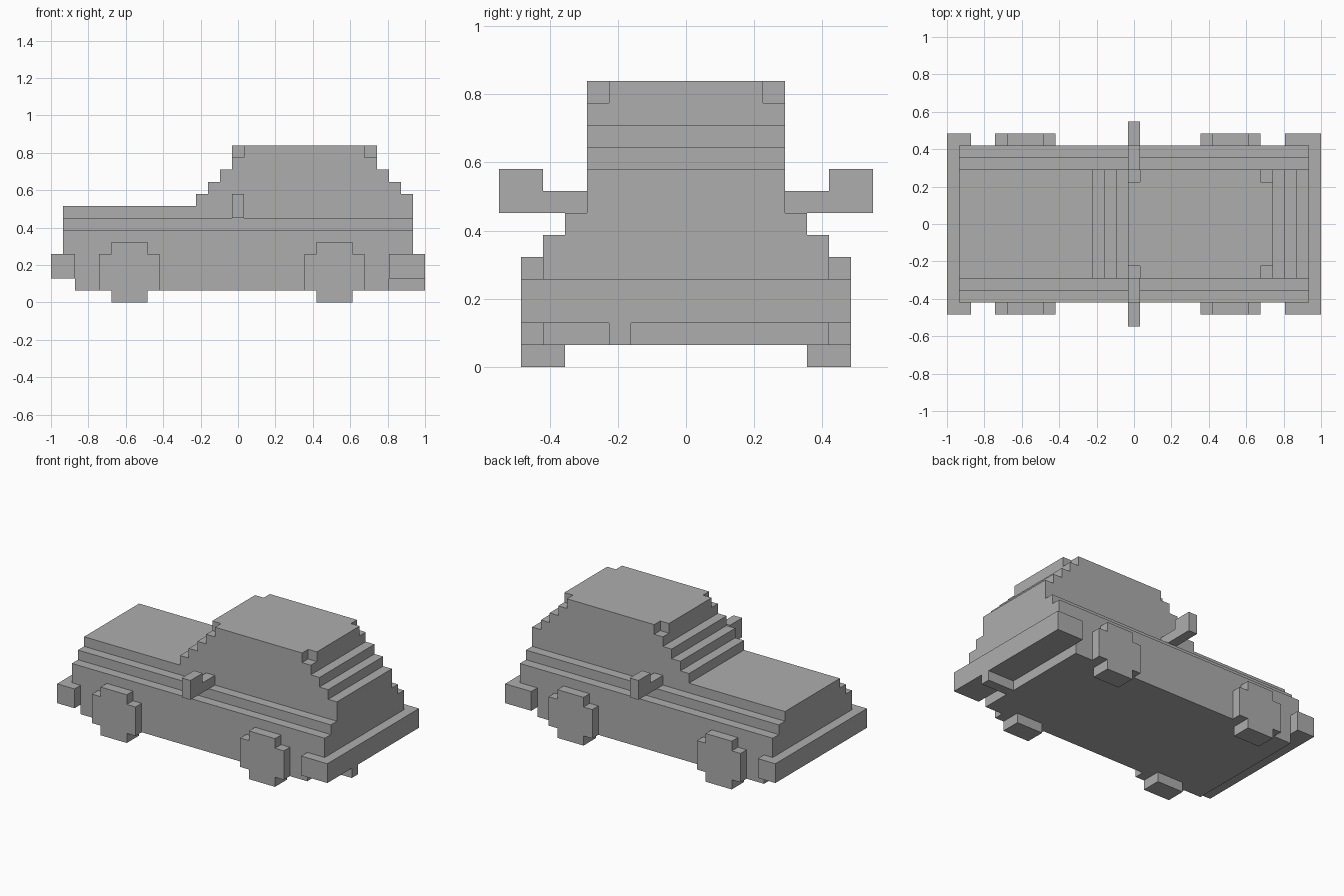
import bpy, bmesh

if "Cube" in bpy.data.objects:
    bpy.data.objects.remove(bpy.data.objects["Cube"], do_unlink=True)

UNIT = 2 / 31      # one block of the blocky style
MID = 15.5         # block column at the centre of the length

grey = bpy.data.materials.new("plain_grey")
grey.use_nodes = True
colour = (0.42, 0.42, 0.42, 1)
grey.diffuse_color = colour
grey.node_tree.nodes["Principled BSDF"].inputs["Base Color"].default_value = colour


def prism(name, outline, axis, low, high):
    """Extrude an outline, given in blocks, along the named axis."""
    place = {"x": lambda a, b, d: (d, a, b),
             "y": lambda a, b, d: (a, d, b),
             "z": lambda a, b, d: (a, b, d)}[axis]
    bm = bmesh.new()
    verts = []
    for a, b in outline:
        x, y, z = place(a, b, low)
        verts.append(bm.verts.new(((x - MID) * UNIT, y * UNIT, z * UNIT)))
    face = bm.faces.new(verts)
    grown = bmesh.ops.extrude_face_region(bm, geom=[face], use_keep_orig=True)
    step = [c * UNIT for c in place(0, 0, high - low)]
    moved = [g for g in grown["geom"] if isinstance(g, bmesh.types.BMVert)]
    bmesh.ops.translate(bm, verts=moved, vec=step)
    bmesh.ops.recalc_face_normals(bm, faces=bm.faces)
    mesh = bpy.data.meshes.new(name)
    bm.to_mesh(mesh)
    bm.free()
    mesh.materials.append(grey)
    obj = bpy.data.objects.new(name, mesh)
    bpy.context.collection.objects.link(obj)
    return obj


def box(name, x0, x1, y0, y1, z0, z1):
    return prism(name, [(x0, z0), (x1, z0), (x1, z1), (x0, z1)], "y", y0, y1)


def stairs(points):
    """Turn step corners into an outline with upright risers."""
    path = [points[0]]
    for x, z in points[1:]:
        path += [(x, path[-1][1]), (x, z)]
    return path


# Lower body, notched at both ends for the bumpers
prism("lower_body", [(2, 1), (28, 1), (28, 4), (30, 4), (30, 6), (1, 6), (1, 4), (2, 4)],
      "y", -6.5, 6.5)
box("shoulder", 1, 30, -5.5, 5.5, 6, 7)

# Bonnet and stepped cabin
front_steps = stairs([(1, 8), (12, 9), (13, 10), (14, 11), (15, 12)])
rear_steps = [(27, 12), (27, 11), (28, 11), (28, 10), (29, 10), (29, 9), (30, 9)]
prism("bonnet_and_cabin", [(1, 7)] + front_steps + rear_steps + [(30, 7)], "y", -4.5, 4.5)

# Roof with its four corners cut away
half = [(15, 3.5), (16, 3.5), (16, 4.5), (26, 4.5), (26, 3.5), (27, 3.5)]
prism("roof", half + [(x, -y) for x, y in reversed(half)], "z", 12, 13)

# Bumpers and exhaust
box("front_bumper", 0, 2, -7.5, 7.5, 2, 4)
box("rear_bumper", 28, 31, -7.5, 7.5, 2, 4)
box("exhaust", 28, 31, -3.5, -2.5, 1, 2)

# Wheels and mirrors on both sides
wheel = [(1, 0), (4, 0), (4, 1), (5, 1), (5, 4), (4, 4),
         (4, 5), (1, 5), (1, 4), (0, 4), (0, 1), (1, 1)]
mirror = [(4.5, 7), (8.5, 7), (8.5, 9), (6.5, 9), (6.5, 8), (4.5, 8)]
for side, s in (("right", -1), ("left", 1)):
    for end, start in (("front", 4), ("rear", 21)):
        prism(f"{end}_{side}_wheel", [(start + x, z) for x, z in wheel],
              "y", s * 5.5, s * 7.5)
    prism(f"{side}_mirror", [(s * y, z) for y, z in mirror], "x", 15, 16)
